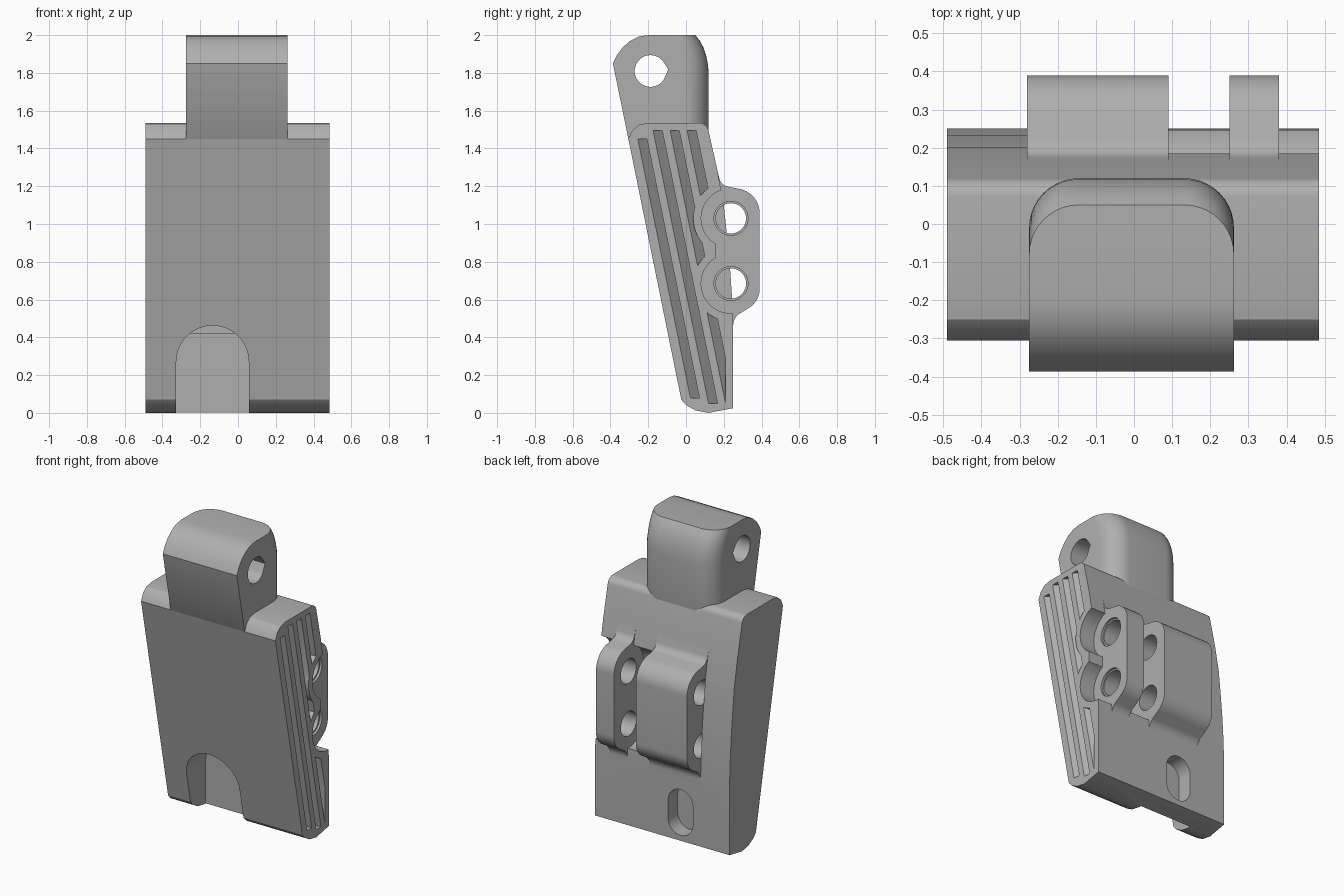
import bpy, bmesh, math
from mathutils import Vector

if "Cube" in bpy.data.objects:
    bpy.data.objects.remove(bpy.data.objects["Cube"], do_unlink=True)

grey = bpy.data.materials.new("plain grey")
grey.use_nodes = True
COLOUR = (0.43, 0.43, 0.43, 1)
grey.diffuse_color = COLOUR
grey.node_tree.nodes["Principled BSDF"].inputs["Base Color"].default_value = COLOUR


def loft(name, rings):
    """Skin a row of equal rings and cap both ends."""
    bm = bmesh.new()
    rows = [[bm.verts.new(p) for p in ring] for ring in rings]
    n = len(rows[0])
    for a, b in zip(rows, rows[1:]):
        for i in range(n):
            j = (i + 1) % n
            bm.faces.new((a[i], a[j], b[j], b[i]))
    bm.faces.new(rows[0])
    bm.faces.new(rows[-1])
    bmesh.ops.recalc_face_normals(bm, faces=bm.faces)
    mesh = bpy.data.meshes.new(name)
    bm.to_mesh(mesh)
    bm.free()
    mesh.materials.append(grey)
    ob = bpy.data.objects.new(name, mesh)
    bpy.context.scene.collection.objects.link(ob)
    return ob


def prism_x(name, pts, x0, x1):
    return loft(name, [[(x, y, z) for y, z in pts] for x in (x0, x1)])


def prism_y(name, pts, y0, y1):
    return loft(name, [[(x, y, z) for x, z in pts] for y in (y0, y1)])


def arc(cx, cz, r, a0, a1, steps=24):
    angles = [math.radians(a0 + (a1 - a0) * i / steps) for i in range(steps + 1)]
    return [(cx + r * math.cos(a), cz + r * math.sin(a)) for a in angles]


def circle(cx, cz, r):
    return arc(cx, cz, r, 0, 360, 40)[:-1]


def rounded(corners, steps=8):
    """Fillet each (a, b, radius) corner of a closed profile."""
    out = []
    for i, (a, b, r) in enumerate(corners):
        p = Vector((a, b))
        if not r:
            out.append((a, b))
            continue
        u = (Vector(corners[i - 1][:2]) - p).normalized()
        v = (Vector(corners[(i + 1) % len(corners)][:2]) - p).normalized()
        half = u.angle(v) / 2
        start = p + u * r / math.tan(half)
        end = p + v * r / math.tan(half)
        centre = p + (u + v).normalized() * r / math.sin(half)
        for k in range(steps + 1):
            d = (start.lerp(end, k / steps) - centre).normalized()
            out.append(tuple(centre + d * r))
    return out


def activate(ob):
    bpy.ops.object.select_all(action='DESELECT')
    ob.select_set(True)
    bpy.context.view_layer.objects.active = ob


def cut(ob, *cutters):
    activate(ob)
    for c in cutters:
        m = ob.modifiers.new("cut", 'BOOLEAN')
        m.operation, m.solver, m.object = 'DIFFERENCE', 'EXACT', c
        bpy.ops.object.modifier_apply(modifier=m.name)


SLOPE = -0.203
RIGHT, LEFT = -0.49, 0.485
HOLES = [(0.238, 1.03), (0.238, 0.685)]
helpers = []


def helper(ob):
    ob.hide_render = True
    helpers.append(ob)
    return ob


# Main slanted body
body = prism_x("body", rounded([
    (-0.025, 0.07, 0), (0.0, 0.042, 0), (0.05, 0.013, 0), (0.12, 0, 0), (0.25, 0.025, 0),
    (0.25, 0.44, 0), (0.243, 0.62, 0), (0.233, 0.77, 0), (0.217, 0.94, 0),
    (0.2, 1.1, 0), (0.165, 1.29, 0), (0.11, 1.535, 0.05), (-0.2, 1.535, 0),
    (-0.25, 1.525, 0), (-0.285, 1.495, 0), (-0.305, 1.45, 0)]), RIGHT, LEFT)

# Hinge lugs on the back
lug_profile = rounded([
    (0.1, 1.31, 0), (0.16, 1.31, 0), (0.185, 1.205, 0.06), (0.39, 1.165, 0.13),
    (0.39, 0.59, 0.12), (0.25, 0.505, 0.07), (0.25, 0.42, 0), (0.1, 0.42, 0)])
wide_lug = prism_x("wide_lug", lug_profile, -0.28, 0.09)
thin_lug = prism_x("thin_lug", lug_profile, 0.25, 0.38)

# Clearance beside the lugs
for x0, x1 in ((0.09, 0.25), (0.38, 0.6)):
    for y, z in HOLES:
        cut(body, helper(prism_x("clearance", circle(y, z, 0.158), x0, x1)))
    (y, z1), (_, z0) = HOLES
    cut(body, helper(prism_x("clearance_web", [(0.16, z0), (0.5, z0), (0.5, z1), (0.16, z1)], x0, x1)))

# Pin holes with a shallow counterbore
for y, z in HOLES:
    pin = helper(prism_x("pin_cutter", circle(y, z, 0.08), -0.28, 0.6))
    cut(body, pin)
    cut(thin_lug, pin, helper(prism_x("counterbore", circle(y, z, 0.09), 0.365, 0.6)))
    cut(body, helper(prism_x("counterbore_body", circle(y, z, 0.09), 0.365, 0.6)))
    cut(wide_lug, helper(prism_x("lug_pin_cutter", circle(y, z, 0.08), -0.4, 0.2)))

# Arched pocket in the front and blind slot in the back
arch = [(-0.327, -0.1)] + arc(-0.135, 0.27, 0.192, 180, 0) + [(0.057, -0.1)]
slot = arc(-0.135, 0.27, 0.09, 0, 180, 16) + arc(-0.135, 0.15, 0.09, 180, 360, 16)
cut(body, helper(prism_y("arch_cutter", arch, -0.6, 0.13)),
    helper(prism_y("slot_cutter", slot, 0.15, 0.5)))

# Ramped grip grooves on the left face, stopped short of the clearance
keep_out = [helper(prism_x("keep_out", circle(y, z, 0.2), 0.3, 0.7)) for y, z in HOLES]
keep_out.append(helper(prism_x("edge_margin", [(0.21, -0.2), (0.6, -0.2), (0.6, 0.9), (0.21, 0.9)], 0.3, 0.7)))
front_y = lambda z: -0.305 + SLOPE * (z - 1.45)
for i, (low, high) in enumerate([(0.08, 1.45), (0.05, 1.495), (0.045, 1.495), (1.0, 1.495)]):
    off = 0.05 + 0.09 * i
    section = [(0, 0.52), (0, LEFT), (0.048, LEFT - 0.05), (0.048, 0.52)]
    groove = helper(loft("groove_cutter", [
        [(x, front_y(z) + off + y, z) for y, x in section] for z in (low, high)]))
    if i > 1:
        cut(groove, *keep_out)
    cut(body, groove)

# Upper tongue with rounded rear corners
front = [(-0.2, 1.3), (-0.305, 1.45), (-0.387, 1.85), (-0.365, 1.895), (-0.335, 1.935),
         (-0.295, 1.97), (-0.25, 1.992), (-0.2, 2.0)]
back = [(0.05, 2.0), (0.073, 1.97), (0.092, 1.935), (0.107, 1.89), (0.117, 1.84), (0.12, 1.78),
        (0.12, 1.45), (0.09, 1.3)]
R = 0.13
slices = [(R * (1 - math.cos(a)), R * (1 - math.sin(a)))
          for a in (math.radians(90 * k / 10) for k in range(11))]
stations = [(-0.275 + u, d) for u, d in slices] + [(0.262 - u, d) for u, d in reversed(slices)]
tongue = loft("tongue", [
    [(x, y, z) for y, z in front] + [(x, y - d, z) for y, z in back] for x, d in stations])
teardrop = arc(-0.188, 1.81, 0.084, 30, 325, 32) + [(-0.094, 1.818)]
cut(tongue, helper(prism_x("tongue_hole_cutter", teardrop, -0.5, 0.5)))

# Clean up and shade
for h in helpers:
    bpy.data.objects.remove(h, do_unlink=True)
for ob in (body, wide_lug, thin_lug, tongue):
    activate(ob)
    bpy.ops.object.shade_smooth_by_angle(angle=math.radians(28))
